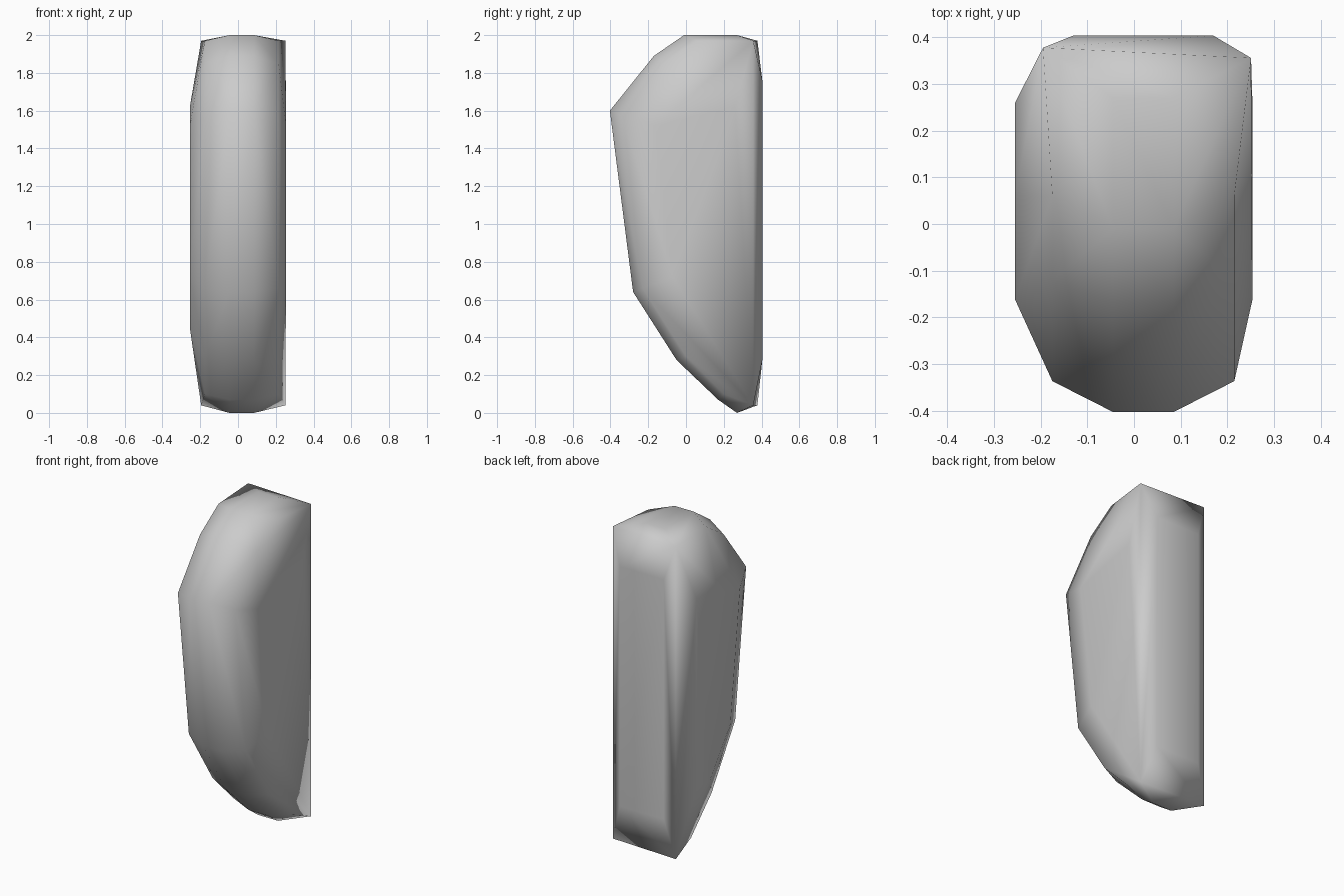
import bpy, bmesh

if "Cube" in bpy.data.objects:
    bpy.data.objects.remove(bpy.data.objects["Cube"])

MID = 0.02  # the main ribs are mirrored about this plane
pts = []

def rib(half, profile):
    """Place a (y, z) profile on both sides of the middle plane."""
    for y, z in profile:
        pts.extend([(MID - half, y, z), (MID + half, y, z)])

# middle ribs: front, crown and foot outline
rib(0.065, [(-0.403, 1.60), (-0.28, 0.64), (-0.05, 0.28), (0.17, 0.07),
            (0.27, 0.0), (0.27, 2.0), (-0.01, 2.0), (-0.17, 1.89)])
# outer ribs: rounded shoulders
rib(0.195, [(-0.337, 1.57), (-0.23, 0.66), (0.0, 0.30), (0.20, 0.10),
            (0.06, 1.97), (-0.12, 1.85)])
# flat back panel
rib(0.15, [(0.404, 0.28), (0.404, 1.76)])
# flat side panels
for x in (-0.255, 0.254):
    for y, z in [(-0.162, 1.52), (-0.07, 0.72), (0.13, 0.45),
                 (0.26, 0.45), (0.26, 1.62), (0.06, 1.62)]:
        pts.append((x, y, z))
# rear corner edges
for x, y in ((-0.195, 0.378), (0.251, 0.356)):
    pts.extend([(x, y, 0.04), (x, y, 1.97)])

# skin the ribs into one closed shell
bm = bmesh.new()
for p in pts:
    bm.verts.new(p)
hull = bmesh.ops.convex_hull(bm, input=bm.verts)
loose = [v for v in bm.verts if not v.link_faces]
bmesh.ops.delete(bm, geom=loose, context='VERTS')
bmesh.ops.dissolve_limit(bm, angle_limit=0.01, verts=bm.verts, edges=bm.edges)
bmesh.ops.recalc_face_normals(bm, faces=bm.faces)
for f in bm.faces:
    f.smooth = True
mesh = bpy.data.meshes.new("body_shell")
bm.to_mesh(mesh)
bm.free()
body = bpy.data.objects.new("body_shell", mesh)
bpy.context.collection.objects.link(body)
